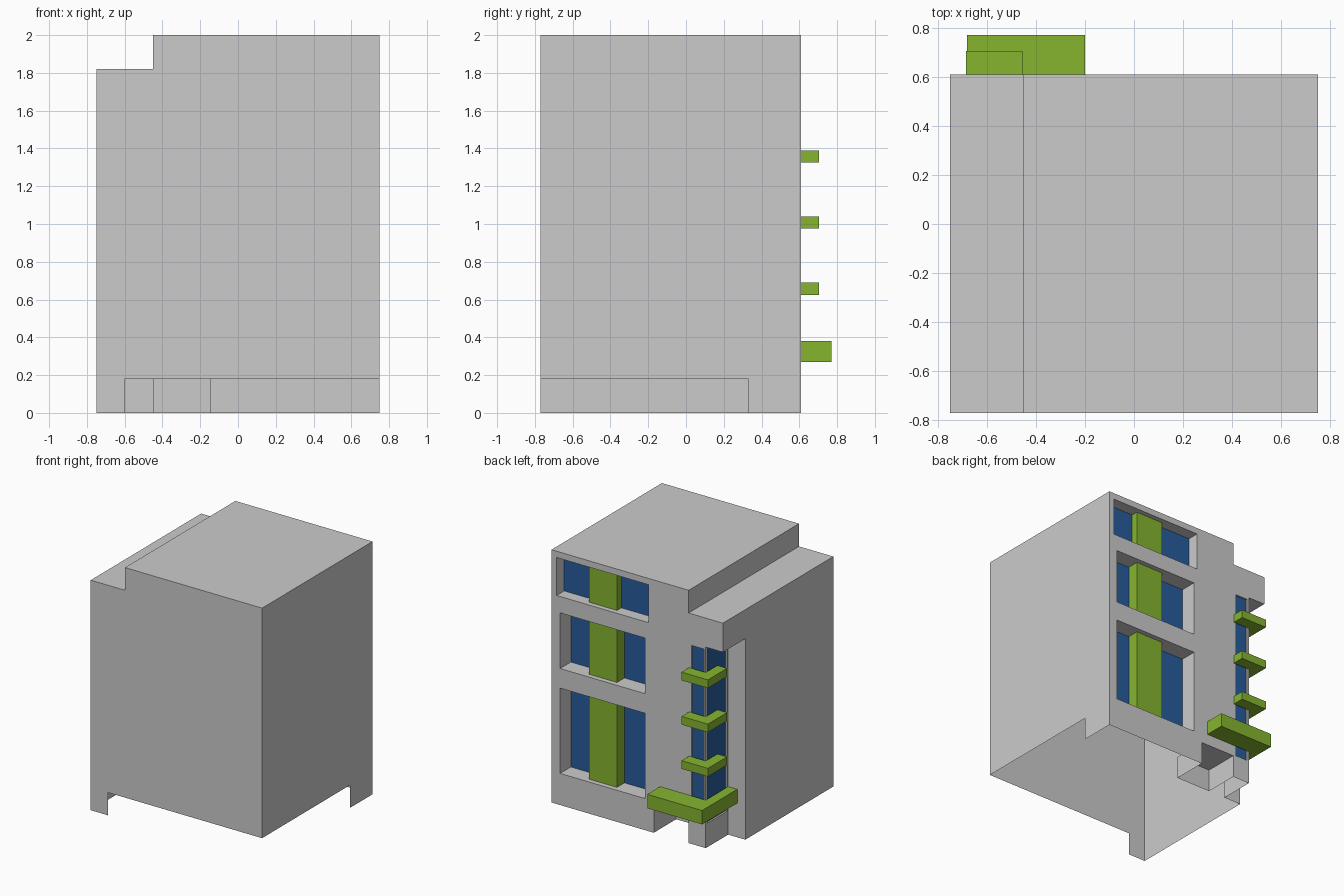
import bpy, bmesh
from mathutils import Vector

if "Cube" in bpy.data.objects:
    bpy.data.objects.remove(bpy.data.objects["Cube"])


def material(name, color):
    m = bpy.data.materials.new(name)
    m.diffuse_color = color
    m.use_nodes = True
    m.node_tree.nodes["Principled BSDF"].inputs["Base Color"].default_value = m.diffuse_color
    return m


green = material("green", (0.24, 0.46, 0.03, 1))
blue = material("blue_glass", (0.02, 0.11, 0.33, 1))


def add(name, bm, mat=None):
    bmesh.ops.recalc_face_normals(bm, faces=bm.faces[:])
    me = bpy.data.meshes.new(name)
    bm.to_mesh(me)
    bm.free()
    ob = bpy.data.objects.new(name, me)
    bpy.context.collection.objects.link(ob)
    if mat:
        me.materials.append(mat)
    return ob


def prism(name, pts, offset, mat=None):
    """Extrude a closed 3D outline by an offset vector."""
    bm = bmesh.new()
    f = bm.faces.new([bm.verts.new(p) for p in pts])
    r = bmesh.ops.extrude_face_region(bm, geom=[f], use_keep_orig=True)
    vs = [g for g in r["geom"] if isinstance(g, bmesh.types.BMVert)]
    bmesh.ops.translate(bm, verts=vs, vec=offset)
    return add(name, bm, mat)


def box(name, x0, x1, y0, y1, z0, z1, mat=None):
    return prism(name, [(x0, y0, z0), (x1, y0, z0), (x1, y1, z0), (x0, y1, z0)],
                 (0, 0, z1 - z0), mat)


# Building mass with stepped roof
outline = [(-.75, 0), (.75, 0), (.75, 2), (-.45, 2), (-.45, 1.82), (-.75, 1.82)]
building = prism("building_shell", [(x, -.77, z) for x, z in outline], (0, 1.38, 0))

# Window openings: x0, x1, z0, z1, depth
windows = [(-.07, .675, .25, .925, .14),
           (-.07, .675, 1.08, 1.52, .14),
           (-.10, .705, 1.65, 1.95, .10)]

# Cut the open corner, doorway, corner glazing and window recesses
cuts = [(-1, -.6, .33, 1, -1, 1.59),
        (-.45, -.145, .33, 1, -1, .18),
        (-.585, -.475, .59, 1, .19, 1.57),
        (-1, -.58, .345, .585, .19, 1.57)]
cuts += [(x0, x1, .61 - d, 1, z0, z1) for x0, x1, z0, z1, d in windows]
cutters = []
for c in cuts:
    cutter = box("cutter", *c)
    cutter.hide_render = True
    mod = building.modifiers.new("cut", "BOOLEAN")
    mod.object, mod.operation, mod.solver = cutter, "DIFFERENCE", "EXACT"
    cutters.append(cutter)
dg = bpy.context.evaluated_depsgraph_get()
cut_mesh = bpy.data.meshes.new_from_object(building.evaluated_get(dg))
building.modifiers.clear()
building.data = cut_mesh
for c in cutters:
    bpy.data.objects.remove(c)

# Open the underside and the low gaps in the front and right walls
bm = bmesh.new()
bm.from_mesh(cut_mesh)
bmesh.ops.delete(bm, geom=[f for f in bm.faces if f.calc_center_median().z < .001],
                 context="FACES")
for co, no in [((0, 0, .18), (0, 0, 1)), ((-.6, 0, 0), (1, 0, 0)), ((0, .33, 0), (0, 1, 0))]:
    low = [f for f in bm.faces if no[2] or f.calc_center_median().z < .18]
    geom = set(low) | {e for f in low for e in f.edges} | {v for f in low for v in f.verts}
    bmesh.ops.bisect_plane(bm, geom=list(geom), dist=1e-5, plane_co=co, plane_no=no)
gaps = []
for f in bm.faces:
    c = f.calc_center_median()
    if c.z < .179 and ((c.y < -.769 and c.x > -.6) or (c.x > .749 and c.y < .33)):
        gaps.append(f)
bmesh.ops.delete(bm, geom=gaps, context="FACES")
bm.to_mesh(cut_mesh)
bm.free()

# Recessed glass with a green panel in each window
for i, (x0, x1, z0, z1, d) in enumerate(windows):
    back = .61 - d
    box(f"window_glass_{i}", x0, x1, back, back + .006, z0, z1, blue)
    box(f"window_panel_{i}", .205, .45, back, .57, z0, z1, green)

# Corner glazing on both faces of the corner pillar
box("corner_glass_back", -.585, -.475, .59, .596, .19, 1.57, blue)
box("corner_glass_side", -.586, -.58, .345, .585, .19, 1.57, blue)


# Green ledges wrapping around the corner
def ledge(name, x_out, x_end, y_out, y_end, z0, z1):
    pts = [(x_out, y_out), (x_end, y_out), (x_end, .61), (-.6, .61), (-.6, y_end), (x_out, y_end)]
    prism(name, [(x, y, z0) for x, y in pts], (0, 0, z1 - z0), green)


ledge("canopy", -.68, -.2, .77, .33, .27, .38)
for i in range(3):
    z = .625 + .35 * i
    ledge(f"corner_ledge_{i}", -.685, -.455, .705, .465, z, z + .065)
